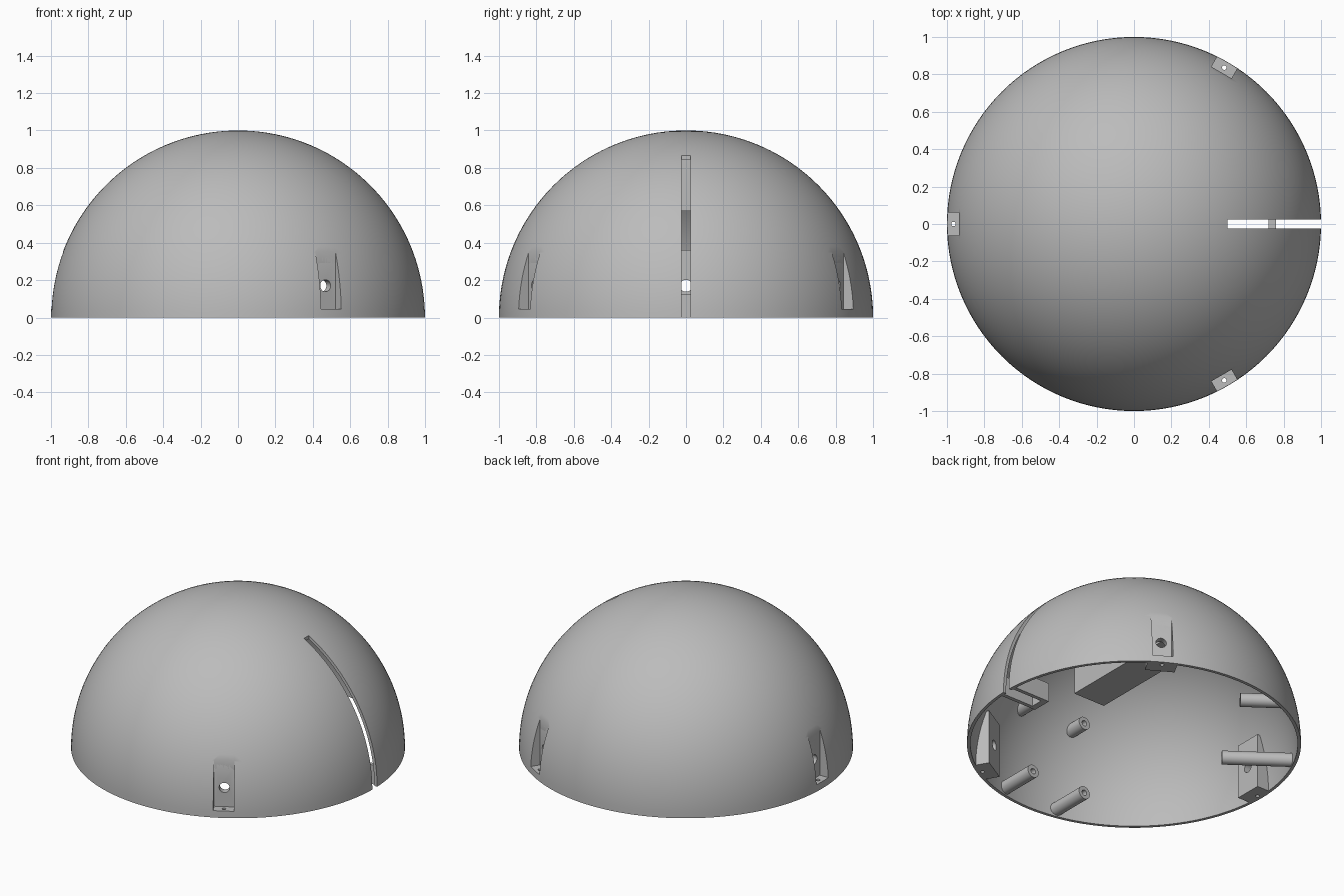
import bpy, bmesh, math
from mathutils import Matrix, Vector

cube = bpy.data.objects.get("Cube")
if cube:
    bpy.data.objects.remove(cube, do_unlink=True)

grey = bpy.data.materials.new("plain_grey")
grey.use_nodes = True
grey.diffuse_color = (0.5, 0.5, 0.5, 1)
grey.node_tree.nodes["Principled BSDF"].inputs["Base Color"].default_value = (0.5, 0.5, 0.5, 1)

WALL = 0.02
SLOT_HALF = 0.025
NOTCH_ANGLES = {"left_front": -60, "left_back": 60, "right": 180}


def make(name, bm):
    bmesh.ops.recalc_face_normals(bm, faces=bm.faces)
    mesh = bpy.data.meshes.new(name)
    bm.to_mesh(mesh)
    bm.free()
    obj = bpy.data.objects.new(name, mesh)
    bpy.context.collection.objects.link(obj)
    mesh.materials.append(grey)
    return obj


def box(name, low, high, angle=0):
    """Box between two corners, turned about the z axis."""
    bm = bmesh.new()
    low, high = Vector(low), Vector(high)
    turn = Matrix.Rotation(math.radians(angle), 4, 'Z')
    place = turn @ Matrix.Translation((low + high) / 2) @ Matrix.Diagonal((*(high - low), 1))
    bmesh.ops.create_cube(bm, size=1, matrix=place)
    return make(name, bm)


def rod(name, start, end, radius):
    bm = bmesh.new()
    start, end = Vector(start), Vector(end)
    axis = end - start
    place = Matrix.Translation((start + end) / 2) @ axis.to_track_quat('Z', 'Y').to_matrix().to_4x4()
    bmesh.ops.create_cone(bm, cap_ends=True, segments=32, radius1=radius, radius2=radius,
                          depth=axis.length, matrix=place)
    return make(name, bm)


def ball(radius):
    bm = bmesh.new()
    bmesh.ops.create_uvsphere(bm, u_segments=96, v_segments=48, radius=radius)
    return make("clip_ball", bm)


def combine(obj, tool, operation):
    """Apply a boolean and throw the tool away."""
    mod = obj.modifiers.new("cut", 'BOOLEAN')
    mod.operation, mod.object, mod.solver = operation, tool, 'EXACT'
    bpy.context.view_layer.objects.active = obj
    bpy.ops.object.modifier_apply(modifier=mod.name)
    bpy.data.objects.remove(tool, do_unlink=True)


def smooth(obj):
    bpy.ops.object.select_all(action='DESELECT')
    obj.select_set(True)
    bpy.context.view_layer.objects.active = obj
    bpy.ops.object.shade_smooth_by_angle(angle=math.radians(30))


def clip_to_dome(obj):
    combine(obj, ball(1 - WALL / 2), 'INTERSECT')


def polar(radius, angle, z):
    a = math.radians(angle)
    return radius * math.cos(a), radius * math.sin(a), z


# Hemispherical shell, lathed from a thin arc profile
bm = bmesh.new()
STEPS = 40
arc = [i / STEPS * math.pi / 2 for i in range(STEPS + 1)]
profile = [(math.cos(t), math.sin(t)) for t in arc]
profile += [((1 - WALL) * math.cos(t), (1 - WALL) * math.sin(t)) for t in reversed(arc)]
verts = [bm.verts.new((max(r, 0) if r > 1e-6 else 0, 0, z)) for r, z in profile]
edges = [bm.edges.new((a, b)) for a, b in zip(verts, verts[1:] + verts[:1])
         if (a.co + b.co).xy.length > 1e-6]
bmesh.ops.spin(bm, geom=verts + edges, cent=(0, 0, 0), axis=(0, 0, 1),
               angle=math.tau, steps=128, use_duplicate=False)
bmesh.ops.remove_doubles(bm, verts=bm.verts, dist=1e-5)
shell = make("dome_shell", bm)

# Long slot on the left side
combine(shell, box("slot_cutter", (0.5, -SLOT_HALF, -0.1), (1.1, SLOT_HALF, 1.1)), 'DIFFERENCE')


def notch_tools(angle):
    """Outer pocket, radial screw hole and small vertical hole."""
    yield box("pocket_cutter", (0.935, -0.062, 0.045), (1.1, 0.062, 0.5), angle)
    yield rod("hole_cutter", polar(0.8, angle, 0.17), polar(1.1, angle, 0.17), 0.032)
    yield rod("pin_cutter", polar(0.965, angle, -0.1), polar(0.965, angle, 0.1), 0.012)


# Three mounting notches, each with a boss behind it
for label, angle in NOTCH_ANGLES.items():
    boss = box(label + "_boss", (0.89, -0.09, 0), (1.05, 0.09, 0.36), angle)
    clip_to_dome(boss)
    for part in (shell, boss):
        for tool in notch_tools(angle):
            combine(part, tool, 'DIFFERENCE')
    smooth(boss)
smooth(shell)

# U-shaped guide behind the foot of the slot
guide = box("slot_guide", (0.72, -0.065, 0), (1.05, 0.065, 0.125))
clip_to_dome(guide)
combine(guide, box("guide_cutter", (0.76, -0.04, -0.1), (1.2, 0.04, 0.3)), 'DIFFERENCE')

# Block hanging under the crown
block = box("crown_block", (-0.2, -0.52, 0.57), (0.03, 0.52, 1.1))
clip_to_dome(block)
smooth(block)


def post(name, tip, direction):
    """Round stand-off from the wall with a blind hole in its tip."""
    tip, direction = Vector(tip), Vector(direction).normalized()
    obj = rod(name, tip, tip + direction * 0.7, 0.042)
    clip_to_dome(obj)
    combine(obj, rod("bore_cutter", tip - direction * 0.1, tip + direction * 0.08, 0.018), 'DIFFERENCE')
    smooth(obj)


# Four stand-offs on the front wall
for side, x in (("left", 0.2), ("right", -0.2)):
    for level, z in (("lower", 0.05), ("upper", 0.53)):
        post(f"front_{level}_{side}_post", (x, -0.7, z), (0, -1, 0))

# Two stand-offs on the back right wall
heading = polar(1, 144, 0)
post("back_post", (-0.2, 0.75, 0.05), heading)
post("side_post", (-0.56, 0.15, 0.05), heading)
